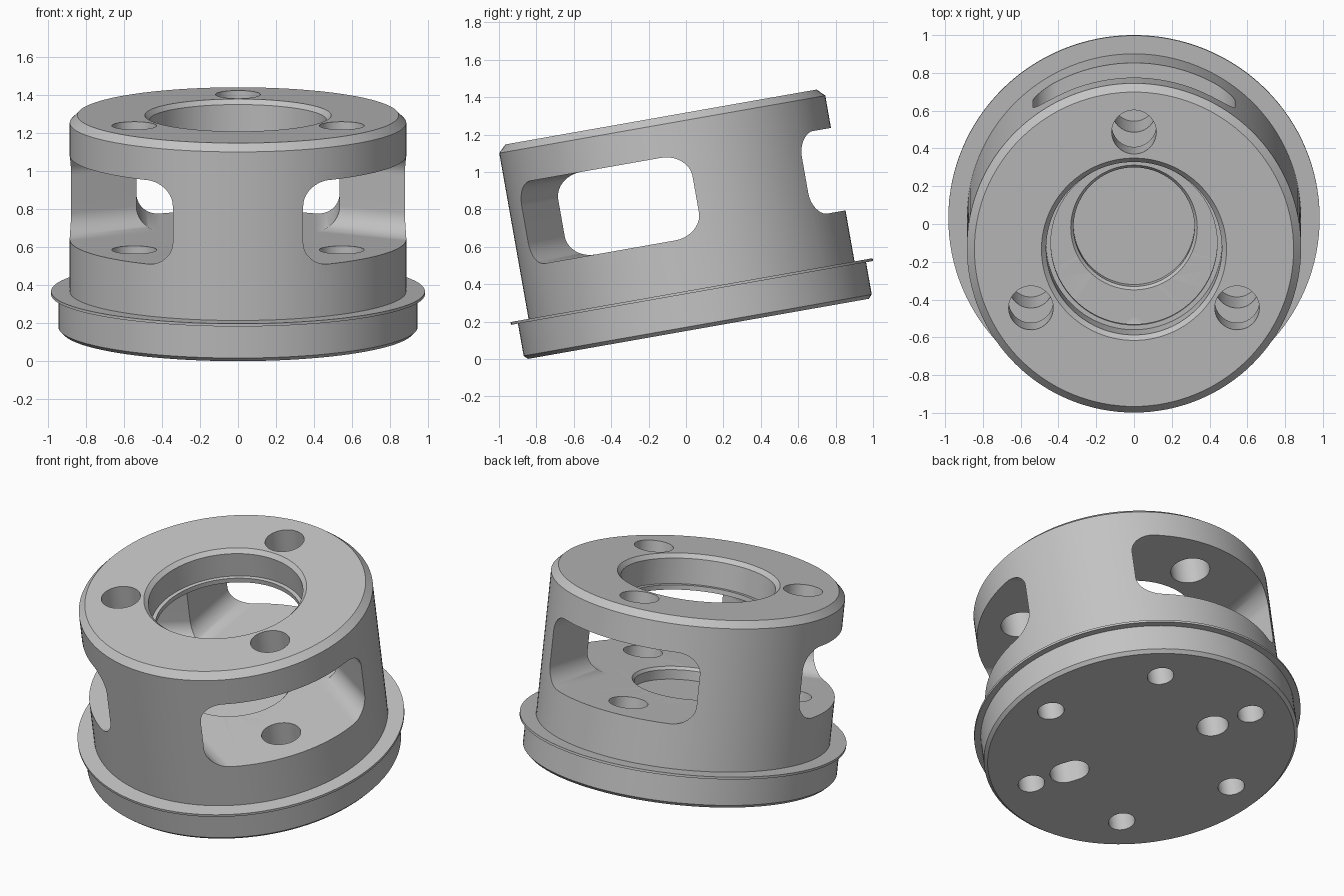
import bpy, bmesh, math
from mathutils import Matrix

cube = bpy.data.objects.get("Cube")
if cube:
    bpy.data.objects.remove(cube, do_unlink=True)

steel = bpy.data.materials.new("grey_steel")
steel.use_nodes = True
grey = (0.55, 0.55, 0.55, 1)
steel.diffuse_color = grey
steel.node_tree.nodes["Principled BSDF"].inputs["Base Color"].default_value = grey

FLOOR, ROOF, TOP = 0.487, 0.935, 1.15


def loft(name, rings, matrix=Matrix()):
    """Closed solid through a stack of equal-length point rings."""
    bm = bmesh.new()
    loops = [[bm.verts.new(p) for p in ring] for ring in rings]
    count = len(loops[0])
    for low, high in zip(loops, loops[1:]):
        for i in range(count):
            j = (i + 1) % count
            bm.faces.new((low[i], low[j], high[j], high[i]))
    bm.faces.new(loops[0][::-1])
    bm.faces.new(loops[-1])
    bm.transform(matrix)
    bmesh.ops.recalc_face_normals(bm, faces=bm.faces)
    mesh = bpy.data.meshes.new(name)
    bm.to_mesh(mesh)
    bm.free()
    obj = bpy.data.objects.new(name, mesh)
    bpy.context.collection.objects.link(obj)
    mesh.materials.append(steel)
    return obj


def lathe(name, profile, segments=128):
    """Solid of revolution from (radius, height) pairs, bottom to top."""
    angles = [math.tau * i / segments for i in range(segments)]
    return loft(name, [[(r * math.cos(a), r * math.sin(a), h) for a in angles]
                       for r, h in profile])


def prism(name, outline, depth, matrix):
    """Extrude a 2D outline along local z, then place it."""
    return loft(name, [[(x, y, z) for x, y in outline] for z in (0, depth)], matrix)


def rounded_rect(half_w, half_h, radius, steps=10):
    """Rounded rectangle outline; equal half sizes and radius give a circle."""
    points = []
    for q, (sx, sy) in enumerate(((1, 1), (-1, 1), (-1, -1), (1, -1))):
        for i in range(steps + 1):
            a = (q + i / steps) * math.pi / 2
            p = (sx * (half_w - radius) + radius * math.cos(a),
                 sy * (half_h - radius) + radius * math.sin(a))
            if not points or math.dist(p, points[-1]) > 1e-5:
                points.append(p)
    if math.dist(points[0], points[-1]) < 1e-5:
        points.pop()
    return points


def turn(angle):
    return Matrix.Rotation(math.radians(angle), 4, 'Z')


def hole(angle, distance, radius, bottom, top, stretch=0):
    outline = rounded_rect(radius + stretch, radius, radius)
    return prism("hole_cutter", outline, top - bottom,
                 turn(angle) @ Matrix.Translation((distance, 0, bottom)))


# Outer shell: chamfered base, thin flange, body, chamfered top
housing = lathe("housing", [
    (0.925, 0), (0.945, 0.02), (0.945, 0.195), (0.983, 0.195), (0.983, 0.21),
    (0.885, 0.21), (0.885, 1.11), (0.845, TOP)])
cutters = []

# Three round-cornered windows that meet in the middle, leaving wedge pillars
window = rounded_rect(0.535, (ROOF - FLOOR) / 2, 0.125)
outward = Matrix(((0, 0, 1, 0), (1, 0, 0, 0), (0, 1, 0, (FLOOR + ROOF) / 2), (0, 0, 0, 1)))
for angle in (-30, 90, 210):
    cutters.append(prism("window_cutter", window, 1.2, turn(angle) @ outward))

# Central bore with a small lip, and a shallow pocket in the floor
cutters.append(lathe("bore_cutter", [
    (0.44, 0.75), (0.44, 0.965), (0.465, 0.965), (0.465, 1.125),
    (0.49, TOP), (0.49, 1.3)]))
cutters.append(lathe("pocket_cutter", [
    (0.32, 0.41), (0.32, 0.47), (0.335, FLOOR), (0.335, 0.6)]))

# Bolt holes through the roof and on into the floor
for angle in (-30, 90, 210):
    cutters.append(hole(angle, 0.63, 0.118, 0.15, 1.3))

# Blind holes in the underside: a ring of six, a pin hole and a pin slot
for i in range(6):
    cutters.append(hole(60 * i, 0.705, 0.08, -0.1, 0.3))
cutters.append(hole(120, 0.46, 0.095, -0.1, 0.3))
cutters.append(hole(-60, 0.46, 0.095, -0.1, 0.3, stretch=0.025))

# Apply every cut, then discard the cutters
bpy.ops.object.select_all(action='DESELECT')
housing.select_set(True)
bpy.context.view_layer.objects.active = housing
for cutter in cutters:
    cutter.hide_render = True
    mod = housing.modifiers.new("cut", 'BOOLEAN')
    mod.operation = 'DIFFERENCE'
    mod.solver = 'MANIFOLD'
    mod.object = cutter
    bpy.context.view_layer.update()
    bpy.ops.object.modifier_apply(modifier=mod.name)
for cutter in cutters:
    bpy.data.objects.remove(cutter, do_unlink=True)

# Lean the whole part forward and rest it on its lower rim
housing.data.transform(Matrix.Translation((0, 0.066, 0.161))
                       @ Matrix.Rotation(math.radians(10), 4, 'X'))

# Smooth curved walls, crisp edges
bpy.ops.object.shade_smooth_by_angle(angle=math.radians(30))
weighted = housing.modifiers.new("even_shading", 'WEIGHTED_NORMAL')
weighted.keep_sharp = True
